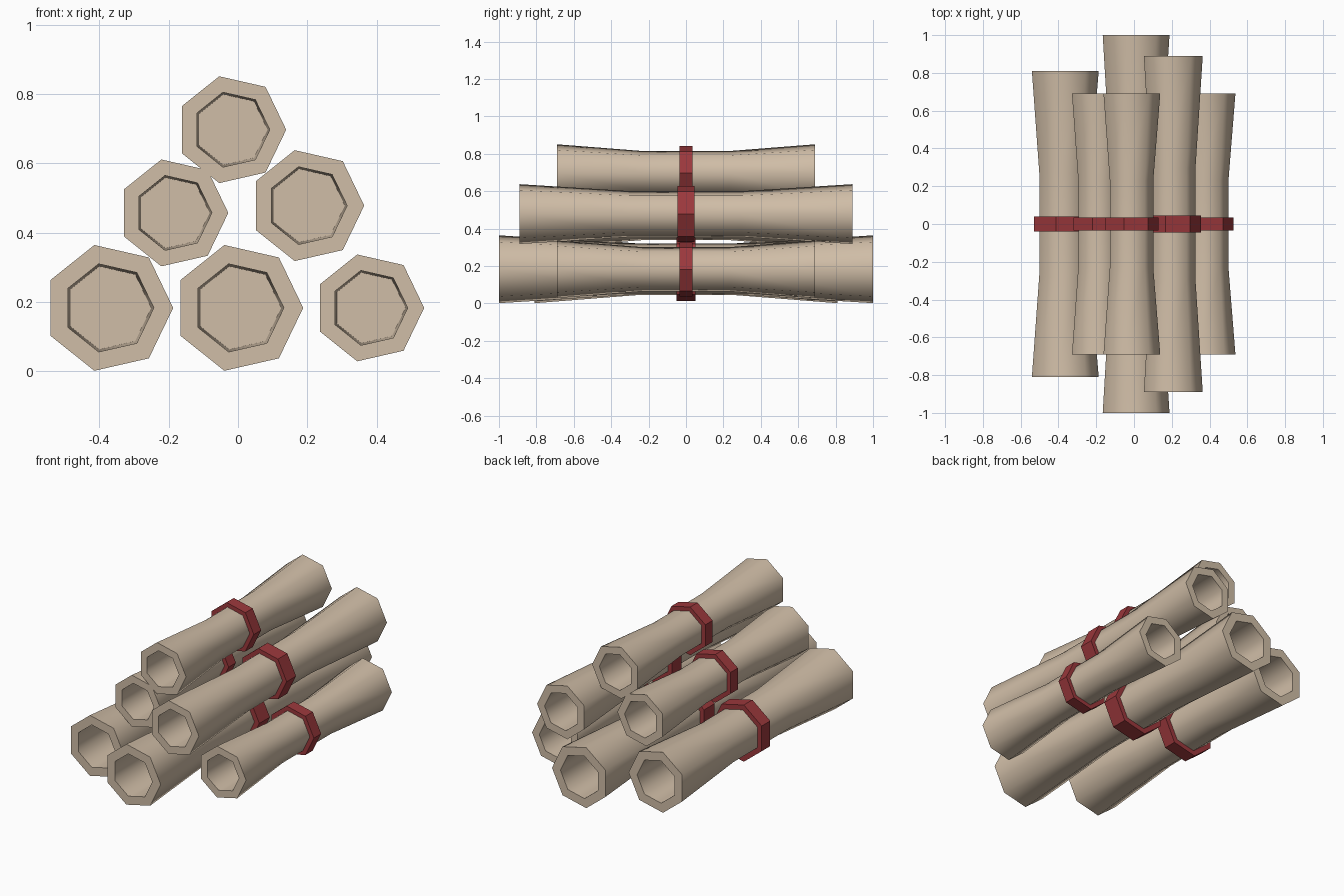
import bpy, bmesh, math

if "Cube" in bpy.data.objects:
    bpy.data.objects.remove(bpy.data.objects["Cube"])

def material(name, rgb):
    m = bpy.data.materials.new(name)
    m.diffuse_color = (*rgb, 1)
    m.use_nodes = True
    m.node_tree.nodes["Principled BSDF"].inputs["Base Color"].default_value = m.diffuse_color
    return m

PAPER = material("tan parchment", (0.63, 0.51, 0.385))
RED = material("dark red ribbon", (0.33, 0.04, 0.045))
SIDES = 7

def lathe(name, profile, centre, mat, closed=False):
    """Seven-sided body turned around the y axis from (radius, y) points."""
    bm = bmesh.new()
    rings = []
    for r, y in profile:
        rings.append([bm.verts.new((r * math.cos(2 * math.pi * i / SIDES), y,
                                    r * math.sin(2 * math.pi * i / SIDES)))
                      for i in range(SIDES)])
    pairs = list(zip(rings, rings[1:]))
    if closed:
        pairs.append((rings[-1], rings[0]))
    for a, b in pairs:
        for i in range(SIDES):
            j = (i + 1) % SIDES
            bm.faces.new((a[i], a[j], b[j], b[i]))
    if not closed:
        bm.faces.new(rings[0])
        bm.faces.new(rings[-1])
    bmesh.ops.recalc_face_normals(bm, faces=bm.faces)
    me = bpy.data.meshes.new(name)
    bm.to_mesh(me)
    bm.free()
    me.materials.append(mat)
    ob = bpy.data.objects.new(name, me)
    ob.location = (centre[0], 0, centre[1])
    bpy.context.collection.objects.link(ob)
    return ob

def smooth(ob, angle):
    bpy.ops.object.select_all(action='DESELECT')
    ob.select_set(True)
    bpy.context.view_layer.objects.active = ob
    bpy.ops.object.shade_smooth_by_angle(angle=math.radians(angle))

# name, centre x, centre z, end radius, half length
SCROLLS = [
    ("bottom_left", -0.373, 0.183, 0.186, 0.81),
    ("bottom_middle", 0.002, 0.183, 0.186, 1.00),
    ("bottom_right", 0.379, 0.183, 0.158, 0.69),
    ("middle_left", -0.186, 0.457, 0.158, 0.69),
    ("middle_right", 0.200, 0.478, 0.164, 0.89),
    ("top", -0.019, 0.697, 0.158, 0.69),
]

for name, x, z, r, h in SCROLLS:
    # rolled sheet: narrow waist, flared ends, deep hollow at both ends
    half = [(0.66 * r, 0.33 * h), (0.70 * r, h), (r, h), (0.766 * r, h / 3)]
    profile = half + [(a, -y) for a, y in reversed(half)]
    smooth(lathe(name + "_scroll", profile, (x, z), PAPER), 60)
    # ribbon band around the waist
    w, ro, ri = 0.05 * h, 0.937 * r, 0.76 * r
    lathe(name + "_ribbon", [(ri, -w), (ro, -w), (ro, w), (ri, w)],
          (x, z), RED, closed=True)
